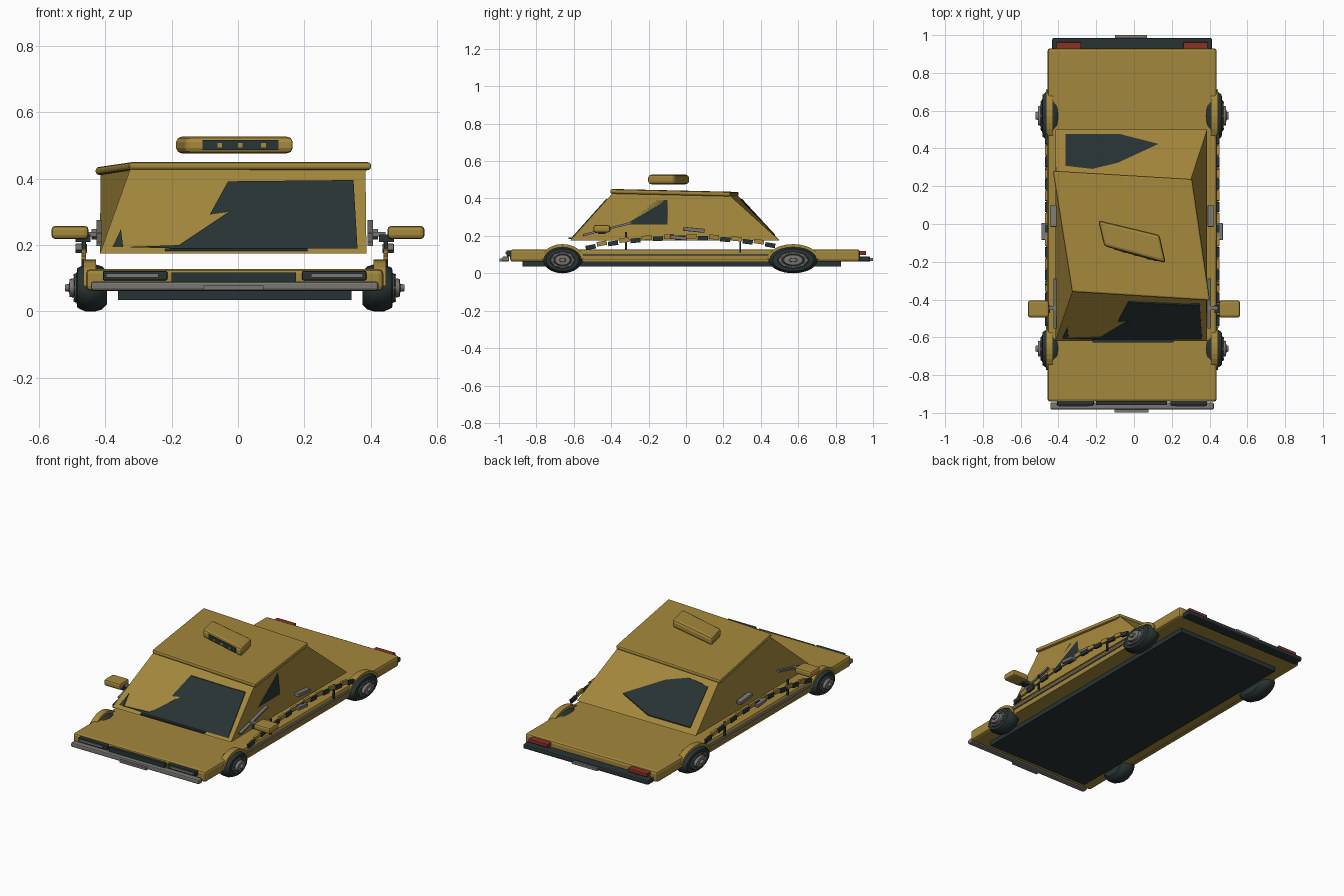
import bpy, bmesh, math
from mathutils import Matrix, Vector

if "Cube" in bpy.data.objects:
    bpy.data.objects.remove(bpy.data.objects["Cube"])


def material(name, rgb):
    m = bpy.data.materials.new(name)
    m.use_nodes = True
    m.diffuse_color = (*rgb, 1)
    bsdf = next(n for n in m.node_tree.nodes if n.type == 'BSDF_PRINCIPLED')
    bsdf.inputs["Base Color"].default_value = (*rgb, 1)
    return m


YELLOW = material("mustard_paint", (0.37, 0.245, 0.045))
DARK = material("dark_rubber", (0.022, 0.034, 0.035))
GREY = material("grey_metal", (0.19, 0.185, 0.17))
RIM = material("rim_grey", (0.07, 0.076, 0.072))
RED = material("tail_red", (0.25, 0.03, 0.02))
CX = -0.01  # centre line of the body


def finish(name, bm, mat, bevel=0, smooth=False):
    bmesh.ops.recalc_face_normals(bm, faces=bm.faces)
    me = bpy.data.meshes.new(name)
    bm.to_mesh(me)
    bm.free()
    me.materials.append(mat)
    ob = bpy.data.objects.new(name, me)
    bpy.context.collection.objects.link(ob)
    bpy.context.view_layer.objects.active = ob
    if bevel:
        mod = ob.modifiers.new("bevel", 'BEVEL')
        mod.width, mod.segments = bevel, 2
    if smooth:
        bpy.ops.object.select_all(action='DESELECT')
        ob.select_set(True)
        bpy.ops.object.shade_smooth_by_angle(angle=math.radians(35))
    return ob


def box(name, x, y, z, mat, bevel=0, tilt=0):
    """Box from ranges, optionally tilted about the x axis."""
    bm = bmesh.new()
    bmesh.ops.create_cube(bm, size=1)
    size = [b - a for a, b in (x, y, z)]
    mid = Vector([(a + b) / 2 for a, b in (x, y, z)])
    bmesh.ops.scale(bm, vec=size, verts=bm.verts)
    bmesh.ops.transform(bm, verts=bm.verts,
                        matrix=Matrix.Translation(mid) @ Matrix.Rotation(tilt, 4, 'X'))
    return finish(name, bm, mat, bevel)


def loft(name, lower, upper, mat, bevel=0):
    """Closed solid between two matching rings of points."""
    bm = bmesh.new()
    a = [bm.verts.new(p) for p in lower]
    b = [bm.verts.new(p) for p in upper]
    n = len(a)
    bm.faces.new(a)
    bm.faces.new(b)
    for i in range(n):
        j = (i + 1) % n
        bm.faces.new((a[i], a[j], b[j], b[i]))
    return finish(name, bm, mat, bevel)


def lathe(name, profile, centre, stretch, mat):
    """Spin (x, radius) points about the x axis, stretched along y."""
    bm = bmesh.new()
    n = 20
    rings = [[bm.verts.new((centre[0] + x,
                            centre[1] + r * stretch * math.cos(math.tau * i / n),
                            centre[2] + r * math.sin(math.tau * i / n)))
              for i in range(n)] for x, r in profile]
    for p, q in zip(rings, rings[1:]):
        for i in range(n):
            j = (i + 1) % n
            bm.faces.new((p[i], p[j], q[j], q[i]))
    bm.faces.new(rings[0])
    bm.faces.new(rings[-1])
    return finish(name, bm, mat, smooth=True)


# Body slab and floor
box("body", (CX - .448, CX + .448), (-.94, .93), (.062, .128), YELLOW, .014)
box("floor", (CX - .352, CX + .352), (-.875, .83), (.035, .07), DARK)

# Cabin with a skewed roof
base = [(-.416, -.62, .175), (.387, -.62, .175), (.387, .5, .175), (-.416, .5, .175)]
roof = [(-.322, -.345, .437), (.384, -.385, .437), (.298, .228, .422), (-.414, .272, .422)]
cabin = loft("cabin", base, roof, YELLOW)
lip = [(-.328, -.36, .45), (.402, -.405, .45), (.308, .238, .435), (-.43, .282, .435)]
loft("roof", [(x, y, z - .024) for x, y, z in lip], lip, YELLOW, .009)


def window(name, near, far, shift):
    """Thin glass skin cut to an outline and following the cabin."""
    glass = loft(name, near, far, DARK)
    shell = cabin.copy()
    shell.data = cabin.data.copy()
    shell.location = shift
    shell.hide_render = True
    bpy.context.collection.objects.link(shell)
    for op, other in (('INTERSECT', shell), ('DIFFERENCE', cabin)):
        mod = glass.modifiers.new("cut", 'BOOLEAN')
        mod.operation, mod.object, mod.solver = op, other, 'EXACT'
        bpy.context.view_layer.objects.active = glass
        bpy.ops.object.modifier_apply(modifier=mod.name)
    bpy.data.objects.remove(shell)


pane = [(-.03, .392), (.348, .396), (.36, .19), (-.19, .19),
        (-.345, .194), (-.178, .2), (-.028, .3), (-.085, .292)]
corner = [(-.378, .194), (-.353, .247), (-.346, .194)]
for name, pts in (("windscreen", pane), ("windscreen_corner", corner)):
    window(name, [(x, -.8, z) for x, z in pts], [(x, -.1, z) for x, z in pts], (0, -.006, 0))
pts = [(-.363, .477), (-.077, .477), (.13, .424), (-.087, .324), (-.22, .292), (-.363, .308)]
window("rear_window", [(x, y, .1) for x, y in pts], [(x, y, .6) for x, y in pts], (0, 0, .006))
box("wiper", (-.22, .21), (-.628, -.605), (.182, .19), DARK)
box("windscreen_glint", (.27, .315), (-.447, -.437), (.353, .365), GREY, 0, -.8)

# Floating roof sign with a lamp panel
sign = [(-.19, .02), (.135, -.058), (.168, -.207), (-.158, -.117)]
loft("roof_sign", [(x, y, .476) for x, y in sign], [(x, y, .527) for x, y in sign], YELLOW, .016)


def sign_plate(name, x0, x1, z0, z1, out, mat):
    edge = lambda x, d: -.117 - .279 * (x + .158) - d
    ring = [(x0, edge(x0, out)), (x1, edge(x1, out)), (x1, edge(x1, -.004)), (x0, edge(x0, -.004))]
    loft(name, [(x, y, z0) for x, y in ring], [(x, y, z1) for x, y in ring], mat)


sign_plate("sign_panel", -.107, .122, .486, .516, .003, DARK)
for x in (-.055, .007, .077):
    sign_plate("sign_lamp", x - .007, x + .007, .494, .508, .006, YELLOW)

# Front end
box("grille", (-.2, .175), (-.958, -.93), (.09, .117), DARK)
box("front_bumper", (CX - .433, CX + .433), (-.982, -.945), (.063, .09), GREY, .007)
box("front_plate", (-.104, .077), (-.997, -.975), (.064, .078), GREY)

# Rear end
box("rear_bumper", (CX - .423, CX + .423), (.92, .985), (.062, .09), DARK, .008)
box("rear_plate", (-.1, .07), (.98, 1.0), (.066, .082), GREY)

for s, side in ((1, "left"), (-1, "right")):
    def span(a, b):
        return tuple(sorted((CX + s * a, CX + s * b)))

    # Lights
    box(side + "_headlight", span(.203, .397), (-.96, -.93), (.094, .122), DARK, .004)
    box(side + "_headlight_lens", span(.23, .387), (-.966, -.95), (.102, .115), GREY)
    box(side + "_tail_light", span(.27, .4), (.92, .963), (.098, .119), RED, .003)

    # Wheels and arches
    for end, y, r in (("front", -.66, .104), ("rear", .573, .131)):
        k = r / .071
        tyre = [(.385, .05), (.4, .065), (.42, .071), (.45, .071), (.474, .06), (.476, .047)]
        hub = [(.48, .03), (.497, .027), (.499, .012), (.511, .01)]
        rim = [(.47, .047), (.482, .043), (.484, .032), (.478, .028)]
        for part, prof, mat in (("tyre", tyre, DARK), ("rim", rim, RIM), ("hub", hub, GREY)):
            lathe(f"{side}_{end}_{part}", [(s * x, q) for x, q in prof], (CX, y, .071), k, mat)
        for i in range(8):
            a = math.tau * i / 8
            cy, cz = y + .038 * k * math.cos(a), .071 + .038 * math.sin(a)
            box(f"{side}_{end}_rim_stud", span(.478, .486), (cy - .006, cy + .006),
                (cz - .004, cz + .004), GREY)
        arc = [math.pi * (i / 12) for i in range(13)]
        ring = [(y + (r + .008) * math.cos(a), .076 + .08 * math.sin(a)) for a in arc]
        ring += [(y + (r - .008) * math.cos(a), .076 + .064 * math.sin(a)) for a in reversed(arc)]
        x0, x1 = span(.418, .456)
        loft(f"{side}_{end}_arch", [(x0, *p) for p in ring], [(x1, *p) for p in ring], YELLOW)

    # Side trim and the arched chequer strip
    box(side + "_rub_strip", span(.44, .457), (-.55, .44), (.092, .104), GREY)
    box(side + "_sill", span(.43, .452), (-.55, .44), (.06, .072), YELLOW)
    for i in range(17):
        y = -.51 + i * .06
        z = .193 - .19 * y * y + (.005 if i % 2 else -.004)
        box(side + "_chequer", span(.448, .462), (y - .027, y + .027), (z - .012, z + .012),
            YELLOW if i % 2 else DARK, 0, -.38 * y)
    for y, z0, z1 in ((-.32, .125, .22), (.29, .11, .195)):
        box(side + "_door_seam", span(.45, .46), (y - .005, y + .005), (z0, z1), DARK)

    # Door handles and quarter bar
    box(side + "_rear_handle", span(.4, .432), (-.015, .1), (.222, .243), GREY, .003, -.1)
    box(side + "_front_handle", span(.445, .48), (-.085, .005), (.18, .2), GREY, .003, -.1)
    box(side + "_quarter_bar", span(.4, .417), (-.555, -.285), (.231, .243), GREY, 0, .25)

    # Mirrors
    m0, m1 = sorted((s * .45, s * .562))
    box(side + "_mirror", (m0, m1), (-.495, -.405), (.218, .258), YELLOW, .012)
    box(side + "_mirror_base", span(.435, .48), (-.47, -.43), (.21, .232), DARK)
    box(side + "_mirror_arm", span(.4, .455), (-.455, -.435), (.226, .24), GREY)
